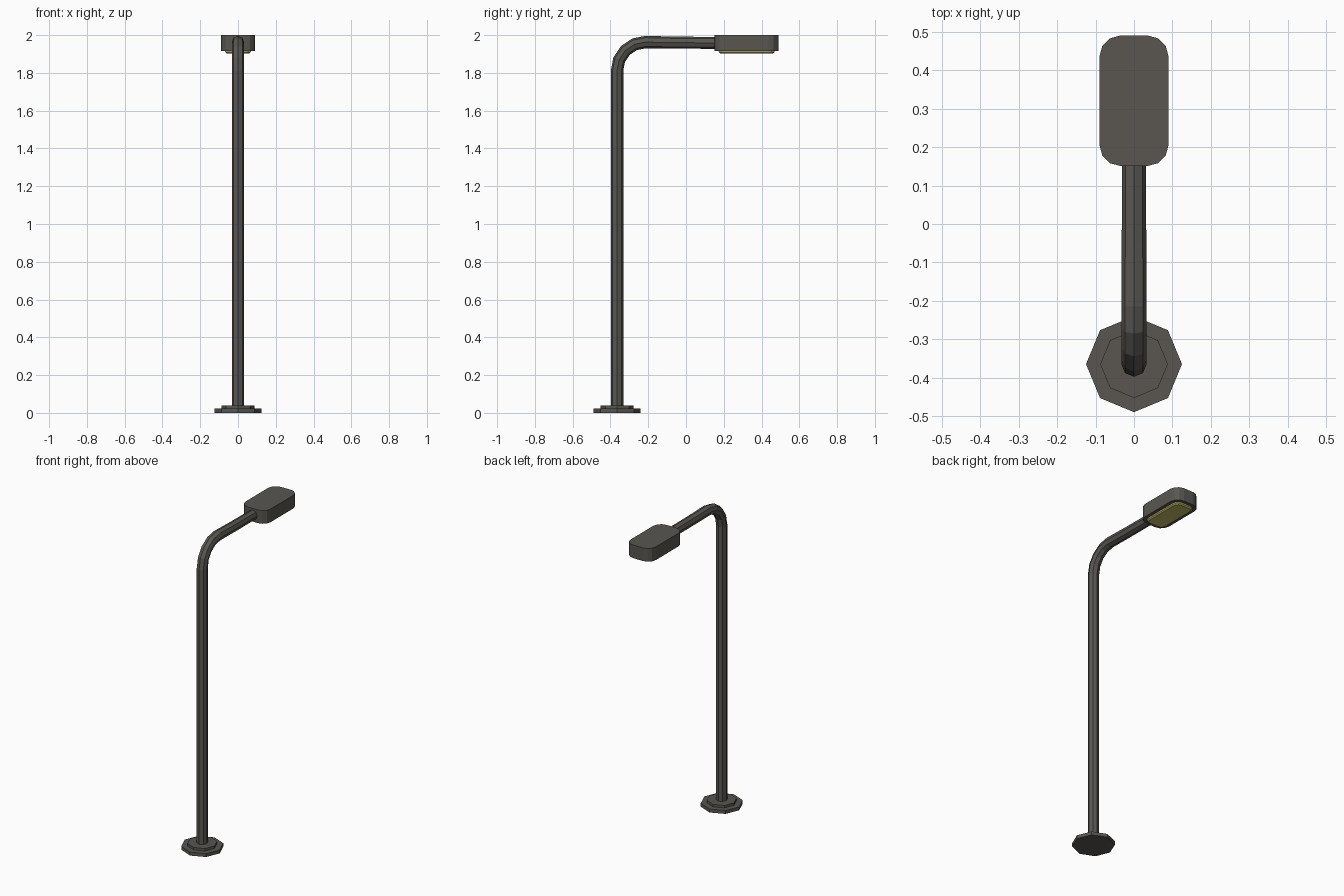
import bpy, bmesh
from math import sin, cos, pi
from mathutils import Vector

if "Cube" in bpy.data.objects:
    bpy.data.objects.remove(bpy.data.objects["Cube"])


def material(name, colour):
    m = bpy.data.materials.new(name)
    m.diffuse_color = colour
    m.use_nodes = True
    m.node_tree.nodes["Principled BSDF"].inputs["Base Color"].default_value = m.diffuse_color
    return m


metal = material("dark_metal", (0.10, 0.094, 0.082, 1))
glow = material("yellow_lens", (0.55, 0.49, 0.14, 1))


def loft(name, rings, mat):
    """Skin a list of equally sized point rings and cap both ends."""
    bm = bmesh.new()
    rows = [[bm.verts.new(p) for p in ring] for ring in rings]
    n = len(rows[0])
    for a, b in zip(rows, rows[1:]):
        for i in range(n):
            j = (i + 1) % n
            bm.faces.new((a[i], a[j], b[j], b[i]))
    bm.faces.new(rows[0][::-1])
    bm.faces.new(rows[-1])
    bmesh.ops.recalc_face_normals(bm, faces=bm.faces)
    mesh = bpy.data.meshes.new(name)
    bm.to_mesh(mesh)
    bm.free()
    mesh.materials.append(mat)
    obj = bpy.data.objects.new(name, mesh)
    bpy.context.collection.objects.link(obj)
    return obj


def octagon(y, z, r, tilt=0.0):
    """Ring of eight points, tilted from vertical axis (0) towards +y (pi/2)."""
    out = []
    for i in range(8):
        a = i * pi / 4
        u, v = r * cos(a), r * sin(a)
        out.append(Vector((u, y + v * cos(tilt), z - v * sin(tilt))))
    return out


def rounded_rect(hx, hy, r, y, z, seg=3):
    """Ring outlining a rectangle with rounded corners."""
    out = []
    for k, (sx, sy) in enumerate([(1, 1), (-1, 1), (-1, -1), (1, -1)]):
        for i in range(seg + 1):
            a = (k + i / seg) * pi / 2
            out.append(Vector((sx * (hx - r) + r * cos(a),
                               y + sy * (hy - r) + r * sin(a), z)))
    return out


POLE_Y, POLE_R = -0.365, 0.033

# stepped octagonal foot
loft("base_plate", [octagon(POLE_Y, z, 0.125) for z in (0, 0.022)], metal)
loft("base_collar", [octagon(POLE_Y, z, 0.088) for z in (0.022, 0.038)], metal)

# pole, bend and arm in one sweep
bend = 0.15
arm_z = 1.963
rings = [octagon(POLE_Y, 0.038, POLE_R)]
for i in range(5):
    t = i * pi / 8
    rings.append(octagon(POLE_Y + bend * (1 - cos(t)),
                         arm_z - bend + bend * sin(t), POLE_R, t))
rings.append(octagon(-0.05, 1.960, POLE_R * 0.97, pi / 2))
rings.append(octagon(0.17, 1.959, POLE_R * 0.95, pi / 2))
loft("pole_and_arm", rings, metal)

# lamp housing
HEAD_Y = 0.321
loft("lamp_head", [rounded_rect(0.09, 0.17, 0.055, HEAD_Y, z)
                   for z in (1.915, 2.0)], metal)

# lens with a sloping rim under the housing
loft("lamp_lens", [rounded_rect(0.068, 0.148, 0.037, HEAD_Y, 1.915),
                   rounded_rect(0.066, 0.146, 0.035, HEAD_Y, 1.908),
                   rounded_rect(0.058, 0.138, 0.028, HEAD_Y, 1.902)], glow)
